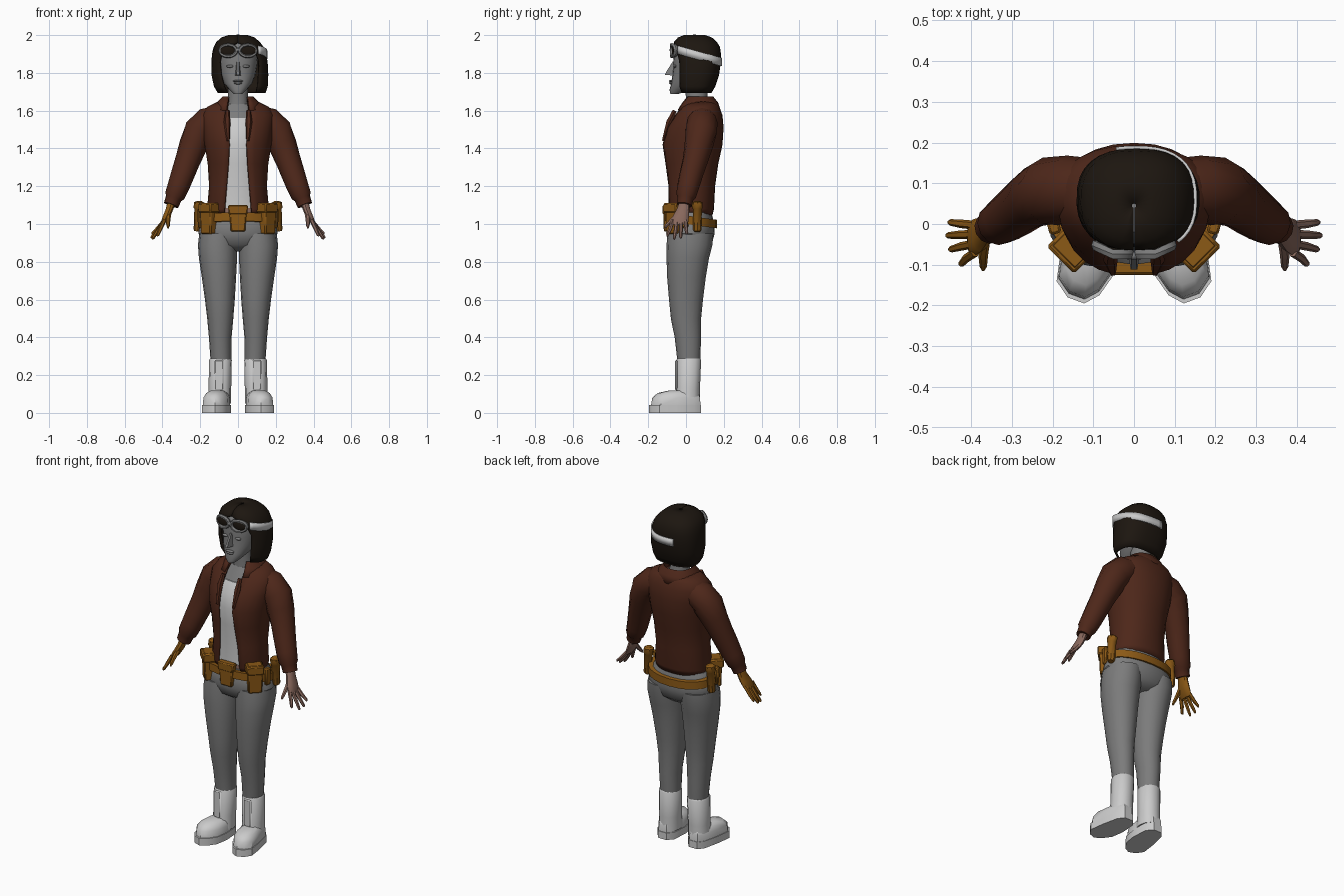
import bpy, bmesh
from math import sin, cos, pi, asin, radians, copysign
from mathutils import Vector, Matrix

def material(name, r, g, b):
    m = bpy.data.materials.new(name)
    m.diffuse_color = (r, g, b, 1)
    return m

LEATHER = material("leather", .075, .02, .01)
TAN = material("tan", .26, .10, .008)
HAIR = material("dark_hair", .012, .008, .005)
SKIN = material("skin", .25, .14, .11)
GREY = material("mid_grey", .2, .2, .2)

def finish(name, bm, mat=None, thick=0, bevel=0):
    bmesh.ops.recalc_face_normals(bm, faces=bm.faces[:])
    me = bpy.data.meshes.new(name)
    bm.to_mesh(me)
    bm.free()
    ob = bpy.data.objects.new(name, me)
    bpy.context.collection.objects.link(ob)
    if mat:
        me.materials.append(mat)
    if thick:
        mod = ob.modifiers.new("thickness", 'SOLIDIFY')
        mod.thickness, mod.offset = thick, 0
    if bevel:
        mod = ob.modifiers.new("bevel", 'BEVEL')
        mod.width, mod.segments = bevel, 1
    return ob

def skin(name, loops, mat=None, closed=True, s=1, thick=0):
    """Bridge a list of point loops; closed loops also get end caps."""
    bm = bmesh.new()
    vs = [[bm.verts.new((s * p[0], p[1], p[2])) for p in l] for l in loops]
    n = len(vs[0])
    for a, b in zip(vs, vs[1:]):
        for i in range(n if closed else n - 1):
            j = (i + 1) % n
            bm.faces.new((a[i], a[j], b[j], b[i]))
    if closed:
        bm.faces.new(vs[0])
        bm.faces.new(vs[-1])
    return finish(name, bm, mat, thick)

def ring(z, cx, y0, y1, rx, n=16, e=2.2, gap=None, tilt=0, span=None):
    """Horizontal superellipse from y0 (front) to y1; gap leaves the front open."""
    cy, ry = (y0 + y1) / 2, (y1 - y0) / 2
    f = lambda v: copysign(abs(v) ** (2 / e), v)
    if gap is not None:
        t0 = asin(min(1, gap / rx) ** (e / 2))
        span = (t0, 2 * pi - t0)
    if span:
        ts = [span[0] + (span[1] - span[0]) * i / n for i in range(n + 1)]
    else:
        ts = [2 * pi * i / n for i in range(n)]
    pts = [(cx + rx * f(sin(t)), cy - ry * f(cos(t))) for t in ts]
    return [(x, y, z + tilt * y) for x, y in pts]

def loft(name, rows, mat=None, s=1, **kw):
    return skin(name, [ring(*r, **kw) for r in rows], mat, s=s)

def shell(name, rows, mat, thick, **kw):
    return skin(name, [ring(*r[:5], gap=r[5], **kw) for r in rows], mat, closed=False, thick=thick)

def tube(name, rows, mat=None, s=1, n=12):
    """Round tube through (x, y, z, radius) points."""
    ps = [Vector(r[:3]) for r in rows]
    loops = []
    for i, r in enumerate(rows):
        d = ps[min(i + 1, len(ps) - 1)] - ps[max(i - 1, 0)]
        q = d.to_track_quat('Z', 'Y')
        loops.append([ps[i] + q @ Vector((r[3] * cos(2 * pi * k / n), r[3] * sin(2 * pi * k / n), 0))
                      for k in range(n)])
    return skin(name, loops, mat, s=s)

def box(name, loc, dims, rot=0, mat=TAN, taper=1, bevel=.006):
    bm = bmesh.new()
    bmesh.ops.create_cube(bm, size=1)
    for v in bm.verts:
        k = taper if v.co.z < 0 else 1
        v.co = Vector((v.co.x * dims[0] * k, v.co.y * dims[1] * k, v.co.z * dims[2]))
    bm.transform(Matrix.Translation(loc) @ Matrix.Rotation(rot, 4, 'Z'))
    return finish(name, bm, mat, bevel=bevel)

def ball(name, loc, size, mat=None, seg=12):
    bm = bmesh.new()
    bmesh.ops.create_uvsphere(bm, u_segments=seg, v_segments=8, radius=1)
    bm.transform(Matrix.Translation(loc) @ Matrix.Diagonal((*size, 1)))
    return finish(name, bm, mat)

# Trousers
loft("hips", [(.855, 0, -.03, .09, .10), (.89, 0, -.085, .135, .17), (.95, 0, -.105, .152, .21),
              (1.0, 0, -.10, .15, .20), (1.06, 0, -.085, .135, .165)], GREY, n=20)
SOLE = [(.05, -.125), (.085, -.175), (.122, -.195), (.163, -.18), (.19, -.14), (.178, -.05),
        (.157, .045), (.13, .08), (.075, .08), (.045, .045), (.038, -.05)]

def outline(z, k, kx=1):
    return [(.105 + (x - .105) * k * kx, y * k + .01 * (1 - k), z) for x, y in SOLE]

for s, side in ((1, "right"), (-1, "left")):
    loft(side + "_leg", [(.27, .09, -.045, .075, .055), (.40, .094, -.06, .08, .06),
                         (.50, .094, -.08, .08, .069), (.60, .096, -.09, .09, .079),
                         (.72, .101, -.10, .105, .091), (.82, .106, -.103, .122, .101),
                         (.89, .108, -.103, .14, .104), (.95, .105, -.098, .145, .10)],
         GREY, s=s, e=2.1)
    # Boots
    skin(side + "_sole", [outline(0, 1), outline(.042, 1)], s=s)
    skin(side + "_boot_foot", [outline(.042, .95), outline(.08, .92), outline(.105, .78, .95),
                               outline(.118, .5, .95)], s=s)
    loft(side + "_boot_shaft", [(.05, .098, -.065, .075, .062), (.13, .096, -.052, .074, .06),
                                (.28, .093, -.05, .08, .06), (.288, .093, -.045, .075, .055)], s=s, n=12)
    box(side + "_boot_tongue", (s * .10, -.052, .20), (.05, .012, .16), mat=None)

# Torso, shirt and neck
loft("midriff", [(1.0, 0, -.08, .13, .15), (1.13, 0, -.075, .13, .14)], SKIN)
loft("shirt", [(1.085, 0, -.085, .13, .142), (1.2, 0, -.085, .135, .135), (1.32, 0, -.095, .15, .138),
               (1.42, 0, -.10, .17, .155), (1.50, 0, -.085, .18, .155), (1.56, 0, -.05, .17, .14)])
loft("upper_chest", [(1.54, 0, -.055, .165, .135), (1.60, 0, -.02, .15, .11), (1.635, 0, 0, .13, .07)], GREY)
loft("neck", [(1.58, 0, -.005, .13, .07), (1.65, 0, 0, .115, .053), (1.76, 0, -.005, .11, .052)], GREY, n=12)

# Open jacket
shell("jacket", [(1.05, 0, -.085, .135, .152, .07), (1.08, 0, -.095, .142, .158, .07),
                 (1.2, 0, -.095, .148, .147, .06), (1.32, 0, -.108, .165, .155, .05),
                 (1.42, 0, -.122, .187, .172, .045), (1.51, 0, -.098, .193, .182, .05),
                 (1.575, 0, -.055, .187, .188, .055), (1.615, 0, -.025, .172, .16, .055),
                 (1.65, 0, 0, .15, .09, .05)], LEATHER, .012, n=24)
shell("collar", [(1.60, 0, -.05, .178, .13, .06), (1.64, 0, -.025, .165, .108, .055),
                 (1.668, 0, -.005, .145, .082, .05), (1.645, 0, 0, .135, .072, .05)], LEATHER, .012, n=20)

for s, side in ((1, "right"), (-1, "left")):
    tube(side + "_lapel", [(.055, -.06, 1.60, .012), (.058, -.088, 1.54, .018), (.052, -.12, 1.44, .008)],
         LEATHER, s, 6)
    # Sleeves
    tube(side + "_sleeve", [(.09, .085, 1.555, .075), (.16, .085, 1.535, .083), (.205, .08, 1.49, .085),
                            (.235, .068, 1.42, .076), (.265, .05, 1.34, .067), (.29, .03, 1.27, .063),
                            (.315, .012, 1.20, .058), (.335, 0, 1.15, .053), (.341, -.003, 1.135, .043),
                            (.354, -.009, 1.10, .04)], LEATHER, s)
    # Hands: one bare, one gloved
    mat = SKIN if s > 0 else TAN
    part = side + ("_hand" if s > 0 else "_glove")
    loft(part, [(1.12, .35, -.035, .02, .024), (1.08, .362, -.048, .018, .021), (1.045, .376, -.068, .016, .021),
                (1.01, .394, -.08, .012, .015), (.998, .40, -.075, .005, .01)], mat, s, n=10)
    for i, (ky, x, y, z) in enumerate([(-.07, .428, -.098, .935), (-.048, .453, -.062, .918),
                                       (-.025, .46, -.028, .924), (-.003, .455, .004, .945)]):
        tube(f"{part}_finger_{i + 1}", [(.39, ky, 1.02, .011), ((.395 + x) / 2, (ky + y) / 2, (1.01 + z) / 2, .0105),
                                        (x - .004, y, z + .008, .008), (x, y, z, .004)], mat, s, 6)
    tube(part + "_thumb", [(.366, -.035, 1.06, .014), (.37, -.075, 1.02, .012),
                           (.37, -.105, .99, .009), (.37, -.113, .978, .004)], mat, s, 6)

# Belt and pouches
skin("belt", [ring(z, 0, -.115, .163, .208, n=24, tilt=-.14) for z in (1.0, 1.045)], TAN)
box("centre_pouch", (0, -.103, 1.025), (.095, .036, .13), taper=.8)
box("centre_pouch_flap", (0, -.105, 1.075), (.108, .04, .05), taper=.9)
for s, side in ((1, "right"), (-1, "left")):
    r = s * pi / 4
    box(side + "_front_pouch", (s * .152, -.06, 1.03), (.085, .065, .165), r, taper=.88)
    box(side + "_front_pouch_flap", (s * .154, -.062, 1.085), (.095, .075, .05), r)
    box(side + "_small_pouch", (s * .197, -.005, 1.03), (.04, .03, .10), s * radians(75), taper=.85)
    tube(side + "_hip_pouch", [(.215, .06, .96, .017), (.213, .06, .97, .022), (.207, .06, 1.08, .024),
                               (.207, .06, 1.085, .028), (.205, .06, 1.115, .028), (.205, .06, 1.122, .02)], TAN, s, 8)

# Head and face
loft("head", [(1.688, 0, -.083, -.04, .022), (1.71, 0, -.087, .02, .045), (1.745, 0, -.078, .09, .075),
              (1.79, 0, -.072, .13, .093), (1.84, 0, -.066, .15, .102), (1.89, 0, -.068, .16, .106),
              (1.94, 0, -.055, .155, .10), (1.97, 0, -.02, .12, .07)], GREY, n=20)
skin("nose", [[(-.017, -.06, 1.785), (.017, -.06, 1.785), (.008, -.112, 1.79), (-.008, -.112, 1.79)],
              [(-.015, -.06, 1.80), (.015, -.06, 1.80), (.006, -.102, 1.81), (-.006, -.102, 1.81)],
              [(-.008, -.06, 1.86), (.008, -.06, 1.86), (.005, -.07, 1.86), (-.005, -.07, 1.86)]], GREY)
ball("upper_lip", (0, -.078, 1.757), (.027, .012, .006), GREY)
ball("lower_lip", (0, -.078, 1.746), (.023, .012, .007), GREY)

# Bobbed hair, open around the face
shell("hair", [(1.695, .02, -.03, .13, .122, .075), (1.73, .015, -.045, .15, .138, .088),
               (1.79, .01, -.05, .17, .146, .098), (1.86, .008, -.055, .18, .144, .102),
               (1.90, .005, -.06, .18, .138, .09), (1.935, .003, -.062, .175, .128, .05),
               (1.96, 0, -.06, .16, .112, .001), (1.983, 0, -.04, .135, .085, .001),
               (1.995, 0, -.01, .10, .05, .001), (1.997, 0, .04, .05, .005, .001)], HAIR, .01, n=24, e=2.5)

# Goggles pushed up on the forehead, strap passing round one side
for s, side in ((1, "right"), (-1, "left")):
    ball(side + "_eye", (s * .043, -.06, 1.835), (.019, .01, .008), GREY)
    loops = []
    for k in range(17):
        a = 2 * pi * k / 16
        c = Vector((s * .052 + .044 * cos(a), -.074 + .022 * abs(cos(a)) * (cos(a) * s > 0), 1.918 + .031 * sin(a)))
        o = Vector((cos(a), 0, sin(a)))
        loops.append([c + .009 * (o * cos(b) + Vector((0, 1.5 * sin(b), 0))) for b in [pi * j / 3 for j in range(6)]])
    skin(side + "_goggle_frame", loops, GREY)
    ball(side + "_goggle_lens", (s * .052, -.066, 1.918), (.042, .008, .029), HAIR)
ball("goggle_bridge", (0, -.078, 1.922), (.016, .01, .01), GREY)
skin("goggle_strap", [ring(z, .004, -.068, .188, .147, n=16, e=2.5, tilt=-.28, span=(.7, pi + .25))
                      for z in (1.888, 1.932)], None, closed=False, thick=.008)

# Smooth shading with sharp edges kept
bpy.ops.object.select_all(action='DESELECT')
for ob in bpy.context.scene.objects:
    ob.select_set(True)
    bpy.context.view_layer.objects.active = ob
bpy.ops.object.shade_smooth_by_angle(angle=radians(40))
